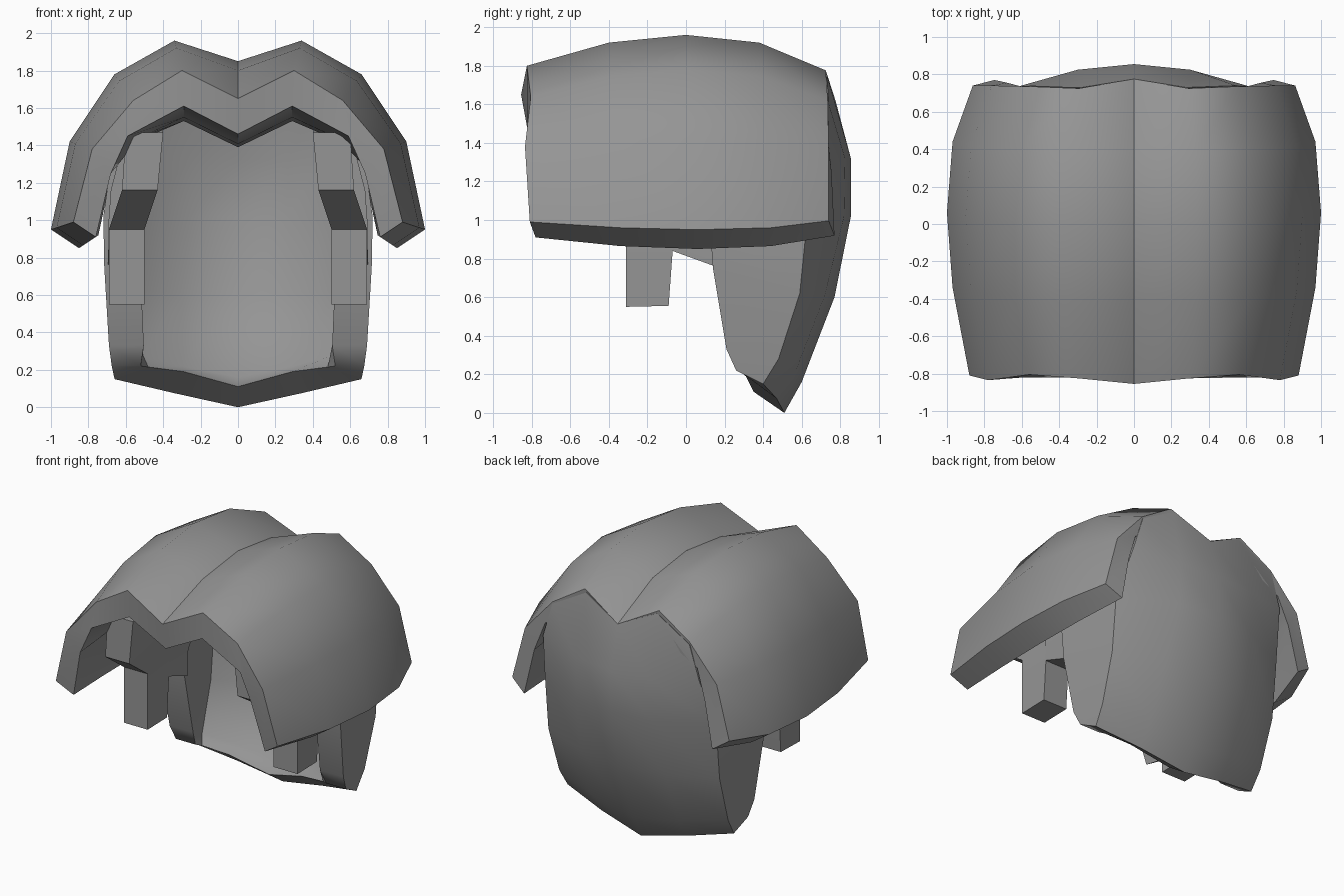
import bpy, bmesh, math

cube = bpy.data.objects.get("Cube")
if cube:
    bpy.data.objects.remove(cube)

grey = bpy.data.materials.new("plain grey")
grey.use_nodes = True
colour = (0.3, 0.3, 0.3, 1)
grey.diffuse_color = colour
grey.node_tree.nodes["Principled BSDF"].inputs["Base Color"].default_value = colour


def finish(name, bm):
    bmesh.ops.recalc_face_normals(bm, faces=bm.faces)
    mesh = bpy.data.meshes.new(name)
    bm.to_mesh(mesh)
    bm.free()
    mesh.materials.append(grey)
    obj = bpy.data.objects.new(name, mesh)
    bpy.context.collection.objects.link(obj)
    bpy.ops.object.select_all(action='DESELECT')
    obj.select_set(True)
    bpy.context.view_layer.objects.active = obj
    bpy.ops.object.shade_smooth_by_angle(angle=math.radians(52), keep_sharp_edges=True)


def thick_sheet(name, outer, inner, seam=False):
    """Close two half grids (columns from centre outward) into a mirrored solid."""
    bm = bmesh.new()

    def layer(rows):
        full = [[(-x, y, z) for x, y, z in r[:0:-1]] + list(r) for r in rows]
        return [[bm.verts.new(p) for p in r] for r in full]

    a, b = layer(outer), layer(inner)
    n, m = len(a), len(a[0])
    for g in (a, b):
        for i in range(n - 1):
            for j in range(m - 1):
                bm.faces.new((g[i][j], g[i + 1][j], g[i + 1][j + 1], g[i][j + 1]))
    border = ([(0, j) for j in range(m)] + [(i, m - 1) for i in range(1, n)]
              + [(n - 1, j) for j in range(m - 2, -1, -1)]
              + [(i, 0) for i in range(n - 2, 0, -1)])
    for (i, j), (k, l) in zip(border, border[1:] + border[:1]):
        bm.faces.new((a[i][j], a[k][l], b[k][l], b[i][j]))
    # Crisp crease along the centre line of the outer surface
    if seam:
        for r, s in zip(a, a[1:]):
            bm.edges.get((r[m // 2], s[m // 2])).smooth = False
    finish(name, bm)


def loft(name, stations, side):
    """Four-sided bar through (front y, front z, back y, back z, inner x, outer x)."""
    bm = bmesh.new()
    rings = [[bm.verts.new((side * x, y, z)) for x, y, z in
              ((xi, yf, zf), (xo, yf, zf), (xo, yb, zb), (xi, yb, zb))]
             for yf, zf, yb, zb, xi, xo in stations]
    for r, s in zip(rings, rings[1:]):
        for k in range(4):
            bm.faces.new((r[k], r[k - 1], s[k - 1], s[k]))
    bm.faces.new(rings[0])
    bm.faces.new(rings[-1])
    finish(name, bm)


# Domed outer shell: end and crown profiles blended along its length
end_out = [(0, 1.65), (.3, 1.8), (.56, 1.64), (.78, 1.38), (.88, .99)]
mid_out = [(0, 1.85), (.34, 1.96), (.66, 1.78), (.9, 1.42), (1, .95)]
end_in = [(0, 1.46), (.29, 1.61), (.59, 1.45), (.68, 1.25), (.76, .91)]
mid_in = [(0, 1.39), (.29, 1.53), (.5, 1.44), (.7, 1.28), (.85, .85)]
blend = [(-.82, 0), (-.4, .75), (0, 1), (.38, .75), (.735, -.15)]
middle_wave = [0, 0, .01, .04, .06]


def shell_grid(end, mid, front_wave, back_wave):
    waves = [front_wave] + [middle_wave] * 3 + [back_wave]
    return [[(e[0] + f * (m[0] - e[0]), y + w, e[1] + f * (m[1] - e[1]))
             for e, m, w in zip(end, mid, wave)]
            for (y, f), wave in zip(blend, waves)]


thick_sheet("outer_shell",
            shell_grid(end_out, mid_out, [-.035, -.005, .015, -.015, .01],
                       [.04, -.01, 0, .005, .005]),
            shell_grid(end_in, mid_in, [0, 0, 0, 0, .04], [0, 0, 0, .02, .035]), seam=True)

# Curved neck guard: rows from the bottom up, columns centre to side edge
guard = [
    [(0, .51, 0), (.34, .47, .075), (.66, .4, .15), (.675, .26, .22)],
    [(0, .6, .16), (.34, .57, .22), (.67, .48, .28), (.69, .21, .33)],
    [(0, .77, .6), (.34, .72, .61), (.68, .59, .62), (.715, .14, .75)],
    [(0, .855, 1.02), (.3, .82, 1.02), (.68, .63, 1.02), (.72, .12, 1.02)],
    [(0, .855, 1.32), (.3, .825, 1.32), (.62, .735, 1.36), (.68, .12, 1.3)],
    [(0, .775, 1.62), (.28, .73, 1.755), (.545, .74, 1.605), (.55, .12, 1.46)],
]
rim_in = [(0, .35, .11), (.29, .31, .19), (.48, .28, .215), (.52, .26, .22)]
narrowing = [1, .88, .76, .73]
depth = [.15, .15, .16, 0]
guard_in = [rim_in] + [[(x * k, y - d, z) for (x, y, z), k, d in zip(row, narrowing, depth)]
                       for row in guard[1:]]
thick_sheet("neck_guard", guard, guard_in)

# Hooked cheek straps, and side walls joining them to the guard
for side, label in ((1, "left"), (-1, "right")):
    loft(label + "_cheek_strap", [
        (-.31, .55, -.09, .555, .5, .69), (-.31, .83, -.07, .83, .5, .69),
        (-.31, .95, -.07, .95, .5, .69), (-.62, 1.16, -.07, 1.16, .43, .62),
        (-.62, 1.47, -.07, 1.47, .4, .6)], side)
    loft(label + "_side_wall", [
        (-.07, .84, .15, .76, .505, .695), (-.07, .95, .15, .95, .5, .695),
        (-.07, 1.16, .15, 1.16, .43, .68), (-.07, 1.47, .15, 1.47, .4, .6)], side)
